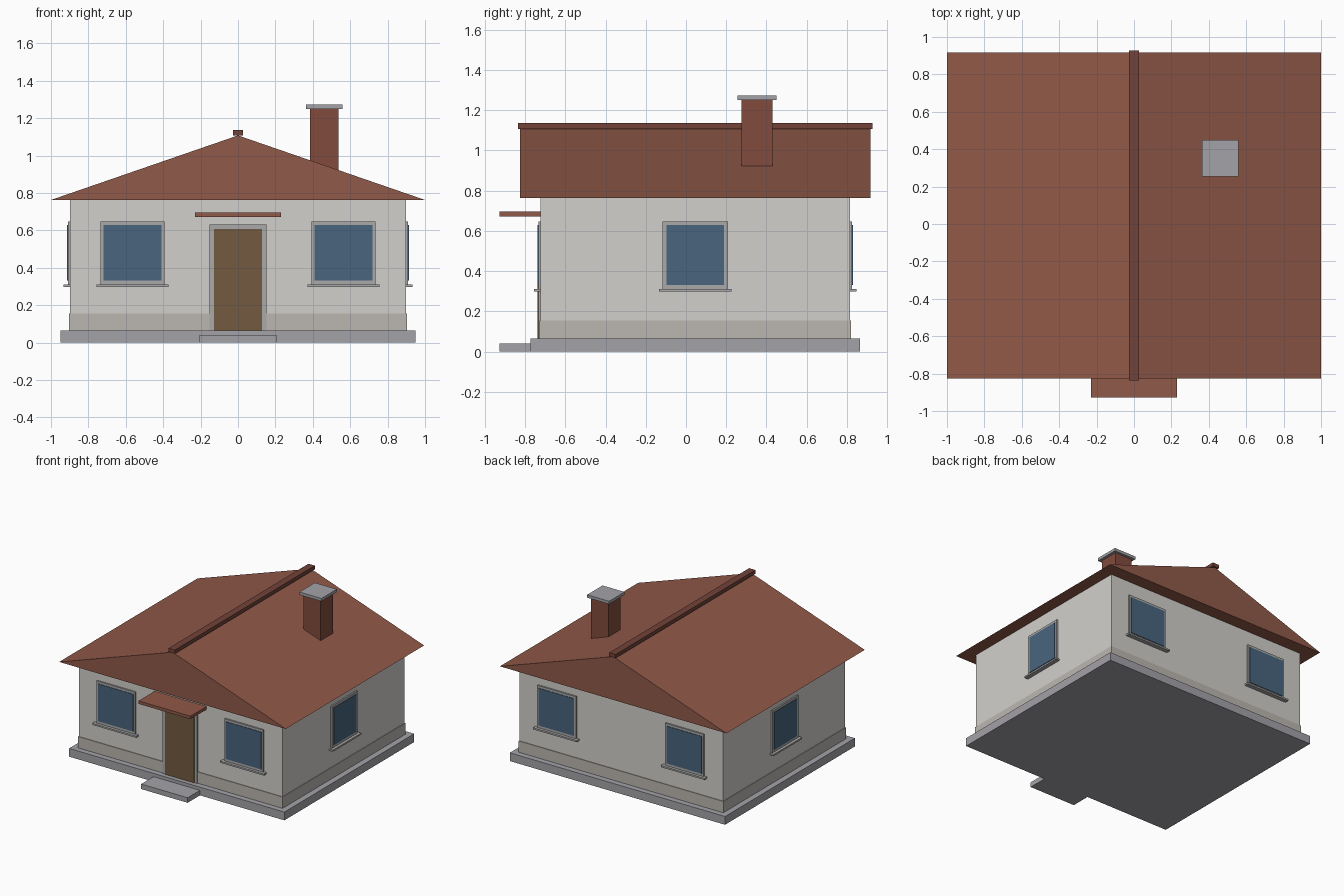
import bpy
import bmesh
from math import pi
from mathutils import Matrix, Vector

if "Cube" in bpy.data.objects:
    bpy.data.objects.remove(bpy.data.objects["Cube"])

CY = 0.046            # house centre in y
WX, WY = 0.898, 0.768  # wall half sizes


def material(name, rgb):
    m = bpy.data.materials.new(name)
    m.diffuse_color = (*rgb, 1)
    m.use_nodes = True
    m.node_tree.nodes["Principled BSDF"].inputs["Base Color"].default_value = m.diffuse_color
    return m


WALL = material("plaster", (0.65, 0.63, 0.60))
BASE = material("base_band", (0.50, 0.47, 0.44))
ROOF = material("roof_tile", (0.28, 0.10, 0.065))
RIDGE = material("ridge_tile", (0.17, 0.055, 0.04))
BRICK = material("brick", (0.22, 0.07, 0.045))
GLASS = material("glass", (0.065, 0.13, 0.21))
WOOD = material("wood", (0.17, 0.10, 0.05))
TRIM = material("trim", (0.40, 0.40, 0.40))
STONE = material("stone", (0.37, 0.36, 0.39))


def finish(name, bm, mat, matrix=Matrix()):
    bm.transform(matrix)
    bmesh.ops.recalc_face_normals(bm, faces=bm.faces)
    me = bpy.data.meshes.new(name)
    bm.to_mesh(me)
    bm.free()
    ob = bpy.data.objects.new(name, me)
    me.materials.append(mat)
    bpy.context.collection.objects.link(ob)
    return ob


def box(name, x, y, z, mat, matrix=Matrix()):
    """Box from (min, max) ranges."""
    bm = bmesh.new()
    bmesh.ops.create_cube(bm, size=1)
    for v in bm.verts:
        v.co = Vector([r[0] if c < 0 else r[1] for c, r in zip(v.co, (x, y, z))])
    return finish(name, bm, mat, matrix)


def around(half, centre=0.0):
    return (centre - half, centre + half)


# Foundation, entrance step, walls and base band
box("foundation", around(0.95), around(0.818, CY), (0, 0.066), STONE)
box("entrance_step", around(0.205), (-0.927, -0.76), (0, 0.04), STONE)
box("walls", around(WX), around(WY, CY), (0.066, 0.764), WALL)
box("base_band", around(WX + 0.005), around(WY + 0.005, CY), (0.066, 0.156), BASE)

# Gable roof: extruded triangle
bm = bmesh.new()
y0, y1 = around(0.872, CY)
tri = bm.faces.new([bm.verts.new((x, y0, z)) for x, z in ((-1, 0.763), (1, 0.763), (0, 1.108))])
new = bmesh.ops.extrude_face_region(bm, geom=[tri], use_keep_orig=True)["geom"]
bmesh.ops.translate(bm, vec=(0, y1 - y0, 0),
                    verts=[g for g in new if isinstance(g, bmesh.types.BMVert)])
finish("roof", bm, ROOF)
box("roof_ridge", around(0.028), around(0.882, CY), (1.107, 1.136), RIDGE)

# Chimney
box("chimney", around(0.076, 0.461), around(0.077, 0.352), (0.80, 1.25), BRICK)
box("chimney_cap", around(0.097, 0.461), around(0.097, 0.352), (1.25, 1.273), STONE)


# Windows: built facing -y with the wall plane at y = 0, then placed
def window(side, matrix, frame, glass, sill):
    box("window_frame_" + side, around(frame), (-0.012, 0.01), (0.31, 0.648), TRIM, matrix)
    box("window_glass_" + side, around(glass), (-0.016, 0.01), (0.332, 0.629), GLASS, matrix)
    box("window_sill_" + side, around(sill), (-0.034, 0.01), (0.299, 0.312), TRIM, matrix)


centre = Matrix.Translation((0, CY, 0))
for side, turn in (("front", 0), ("back", pi)):
    for tag, x in (("left", -0.564), ("right", 0.564)):
        m = centre @ Matrix.Rotation(turn, 4, 'Z') @ Matrix.Translation((x, -WY, 0))
        window(side + "_" + tag, m, 0.171, 0.156, 0.193)
for side, turn in (("right", pi / 2), ("left", -pi / 2)):
    m = centre @ Matrix.Rotation(turn, 4, 'Z') @ Matrix.Translation((0, -WX, 0))
    window(side, m, 0.162, 0.143, 0.179)

# Door and canopy
front = centre @ Matrix.Translation((0, -WY, 0))
box("door_frame", around(0.152), (-0.012, 0.01), (0.066, 0.631), TRIM, front)
box("door", around(0.128), (-0.016, 0.01), (0.066, 0.607), WOOD, front)
box("door_canopy", around(0.229), (-0.205, 0.01), (0.673, 0.697), ROOF, front)
